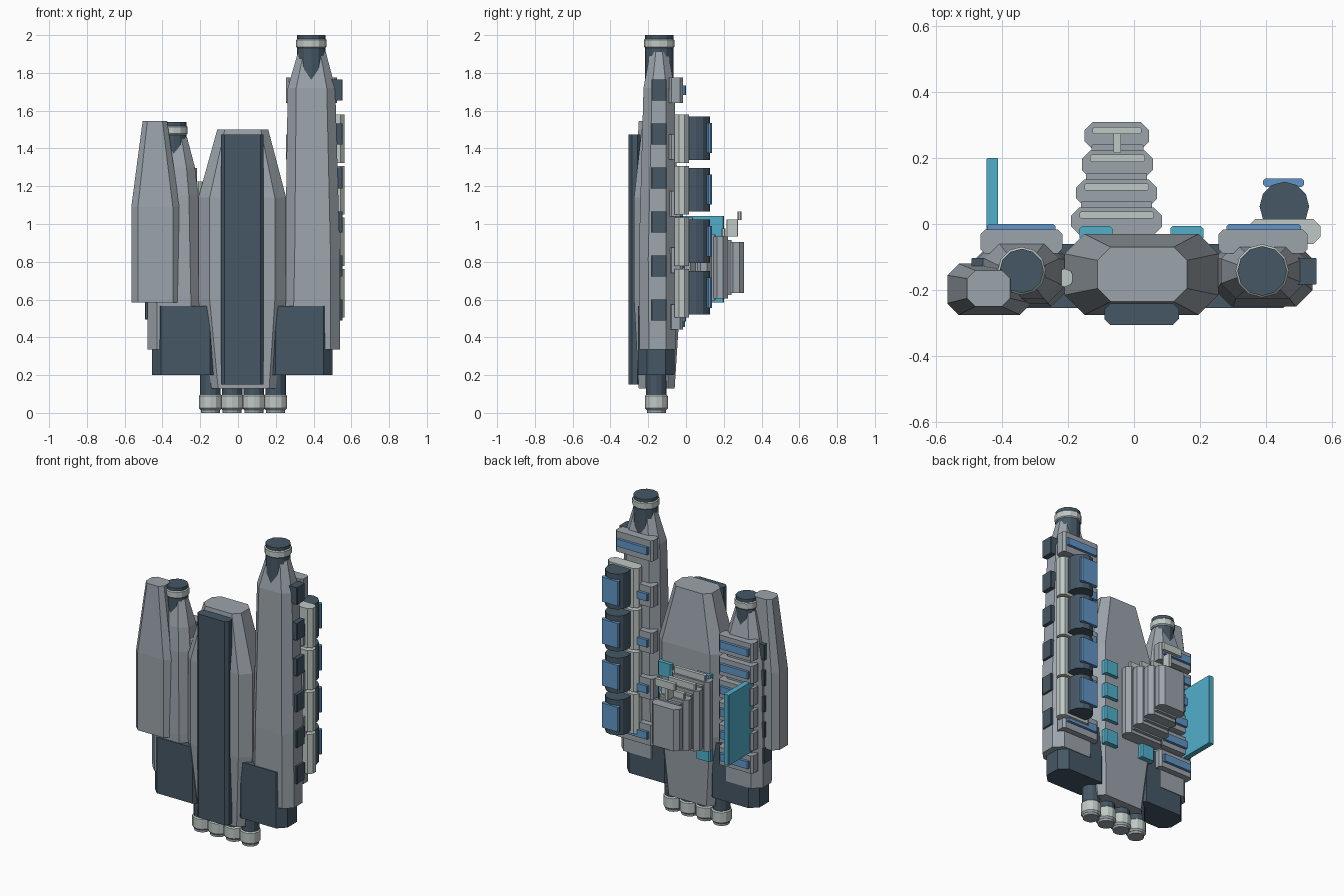
import bpy, bmesh, math


def material(name, rgb):
    m = bpy.data.materials.new(name)
    m.diffuse_color = (*rgb, 1)
    return m


HULL = material("hull grey", (0.33, 0.37, 0.41))
DARK = material("dark slate", (0.06, 0.095, 0.13))
LIGHT = material("pale grey", (0.52, 0.58, 0.56))
BLUE = material("window blue", (0.12, 0.30, 0.57))
CYAN = material("cyan panel", (0.085, 0.42, 0.60))


def loft(name, mat, sections):
    """Stack rings (z, x0, x1, y0, y1, chamfer) into a closed eight-sided solid."""
    bm = bmesh.new()
    rings = []
    for z, x0, x1, y0, y1, c in sections:
        pts = [(x0 + c, y0), (x1 - c, y0), (x1, y0 + c), (x1, y1 - c),
               (x1 - c, y1), (x0 + c, y1), (x0, y1 - c), (x0, y0 + c)]
        rings.append([bm.verts.new((x, y, z)) for x, y in pts])
    bm.faces.new(rings[0][::-1])
    bm.faces.new(rings[-1])
    for a, b in zip(rings, rings[1:]):
        for i in range(8):
            j = (i + 1) % 8
            bm.faces.new((a[i], a[j], b[j], b[i]))
    return finish(name, mat, bm)


def finish(name, mat, bm):
    bmesh.ops.recalc_face_normals(bm, faces=bm.faces)
    me = bpy.data.meshes.new(name)
    bm.to_mesh(me)
    bm.free()
    me.materials.append(mat)
    ob = bpy.data.objects.new(name, me)
    bpy.context.collection.objects.link(ob)
    return ob


def slab(name, mat, x, y, z, c=0.008):
    """Upright block with chamfered vertical edges; each axis is (low, high)."""
    return loft(name, mat, [(z[0], *x, *y, c), (z[1], *x, *y, c)])


def drum(name, mat, x, y, z0, z1, r, bevel=0.0, sides=12):
    bm = bmesh.new()
    rings = [(z0, r), (z1, r)]
    if bevel:
        rings = [(z0, r - bevel), (z0 + bevel, r), (z1 - bevel, r), (z1, r - bevel)]
    loops = []
    for z, q in rings:
        loops.append([bm.verts.new((x + q * math.cos(math.tau * i / sides),
                                    y + q * math.sin(math.tau * i / sides), z))
                      for i in range(sides)])
    bm.faces.new(loops[0][::-1])
    bm.faces.new(loops[-1])
    for a, b in zip(loops, loops[1:]):
        for i in range(sides):
            j = (i + 1) % sides
            bm.faces.new((a[i], a[j], b[j], b[i]))
    return finish(name, mat, bm)


# Central hull and its front keel plate
loft("central_hull", HULL, [
    (0.13, -0.14, 0.20, -0.25, -0.06, 0.035),
    (0.60, -0.21, 0.255, -0.275, -0.03, 0.06),
    (1.14, -0.21, 0.255, -0.275, -0.03, 0.06),
    (1.50, -0.11, 0.16, -0.235, -0.07, 0.04)])
slab("keel_plate", DARK, (-0.09, 0.136), (-0.305, -0.24), (0.15, 1.475), 0.018)

# Tall right tower and shorter left tower
loft("right_tower", HULL, [
    (0.335, 0.24, 0.54, -0.246, -0.056, 0.05),
    (0.82, 0.25, 0.54, -0.25, -0.055, 0.05),
    (1.72, 0.263, 0.515, -0.225, -0.06, 0.045),
    (1.91, 0.318, 0.465, -0.19, -0.095, 0.03)])
loft("left_tower", HULL, [
    (0.335, -0.48, -0.20, -0.246, -0.056, 0.05),
    (0.62, -0.48, -0.20, -0.25, -0.055, 0.05),
    (1.15, -0.475, -0.21, -0.24, -0.056, 0.05),
    (1.30, -0.452, -0.228, -0.225, -0.06, 0.045),
    (1.46, -0.41, -0.27, -0.19, -0.095, 0.03)])

# Tower caps: dark core with a pale collar
for side, x, top, r in (("right", 0.388, 2.0, 0.075), ("left", -0.34, 1.54, 0.067)):
    drum(side + "_tower_cap", DARK, x, -0.142, top - 0.24, top, r)
    drum(side + "_tower_collar", LIGHT, x, -0.142, top - 0.068, top - 0.02, r + 0.006, 0.006)

# Left outer pod
loft("outer_pod", HULL, [
    (0.585, -0.565, -0.31, -0.275, -0.12, 0.035),
    (1.09, -0.565, -0.31, -0.275, -0.12, 0.035),
    (1.545, -0.505, -0.375, -0.25, -0.14, 0.025)])

# Dark skirts under both towers
slab("right_skirt", DARK, (0.15, 0.50), (-0.254, -0.06), (0.20, 0.565), 0.048)
slab("left_skirt", DARK, (-0.455, -0.10), (-0.254, -0.06), (0.20, 0.565), 0.048)

# Feed pipe between the left tower and hull
drum("feed_pipe", LIGHT, -0.21, -0.163, 0.55, 1.225, 0.028, sides=8)

# Row of engines
for i in range(4):
    x = -0.146 + i * 0.115
    drum("engine_shaft", DARK, x, -0.157, 0.08, 0.22, 0.054)
    drum("engine_ring", LIGHT, x, -0.157, 0.015, 0.10, 0.061, 0.01)
    drum("engine_nozzle", HULL, x, -0.157, 0.0, 0.06, 0.05)

# Side hatches on both towers
for i in range(6):
    z = 0.545 + i * 0.233
    slab("right_hatch", DARK, (0.49, 0.553), (-0.183, -0.103), (z - 0.056, z + 0.056), 0.003)
for i in range(5):
    z = 0.545 + i * 0.168
    slab("left_hatch", DARK, (-0.492, -0.43), (-0.183, -0.103), (z - 0.05, z + 0.05), 0.003)

# Rear ribs with long windows
for i in range(5):
    z = 1.708 - i * 0.3
    slab("right_rib", HULL, (0.255, 0.525), (-0.09, -0.017), (z - 0.067, z + 0.067), 0.014)
    slab("right_rib_window", BLUE, (0.28, 0.505), (-0.03, 0.0), (z - 0.024, z + 0.024), 0.006)
for i in range(6):
    z = 1.24 - i * 0.146
    slab("left_rib", HULL, (-0.465, -0.217), (-0.09, -0.017), (z - 0.057, z + 0.057), 0.014)
    slab("left_rib_window", BLUE, (-0.445, -0.238), (-0.03, 0.0), (z - 0.024, z + 0.024), 0.006)

# Habitat drums on backing plates behind the right tower
for i in range(4):
    z = 1.455 - i * 0.273
    slab("drum_mount", LIGHT, (0.345, 0.565), (-0.06, 0.015), (z - 0.132, z + 0.125), 0.022)
    drum("habitat_drum", DARK, 0.455, 0.053, z - 0.115, z + 0.115, 0.075)
    slab("drum_window", BLUE, (0.39, 0.515), (0.112, 0.138), (z - 0.08, z + 0.08), 0.008)

# Stepped array behind the hull, each step with a pale rail
for i, (x0, x1, y1) in enumerate([(-0.19, 0.085, 0.05), (-0.175, 0.07, 0.135),
                                  (-0.158, 0.058, 0.222), (-0.15, 0.046, 0.308)]):
    half = 0.225 - i * 0.03
    slab("array_step", HULL, (x0, x1), (y1 - 0.083, y1), (0.77 - half, 0.77 + half), 0.025)
    if i < 3:
        slab("array_core", HULL, (x0 + 0.03, x1 - 0.03), (y1 - 0.01, y1 + 0.02),
             (0.79 - half, 0.75 + half), 0.004)
        slab("array_rail", LIGHT, (x0 + 0.025, x1 - 0.025), (y1 - 0.034, y1 - 0.012),
             (0.73 + half, 0.81 + half), 0.005)
slab("array_mast", LIGHT, (-0.062, -0.04), (0.215, 0.275), (0.935, 1.025), 0.003)
slab("array_crossbar", LIGHT, (-0.125, 0.022), (0.272, 0.294), (1.02, 1.067), 0.005)

# Cyan wing panel and hull pads
slab("wing_panel", CYAN, (-0.446, -0.411), (-0.06, 0.20), (0.585, 1.043), 0.003)
for x in (-0.115, 0.16):
    for i in range(4):
        z = 0.97 - i * 0.157
        slab("hull_pad", CYAN, (x - 0.05, x + 0.05), (-0.05, -0.006), (z - 0.045, z + 0.045), 0.008)
